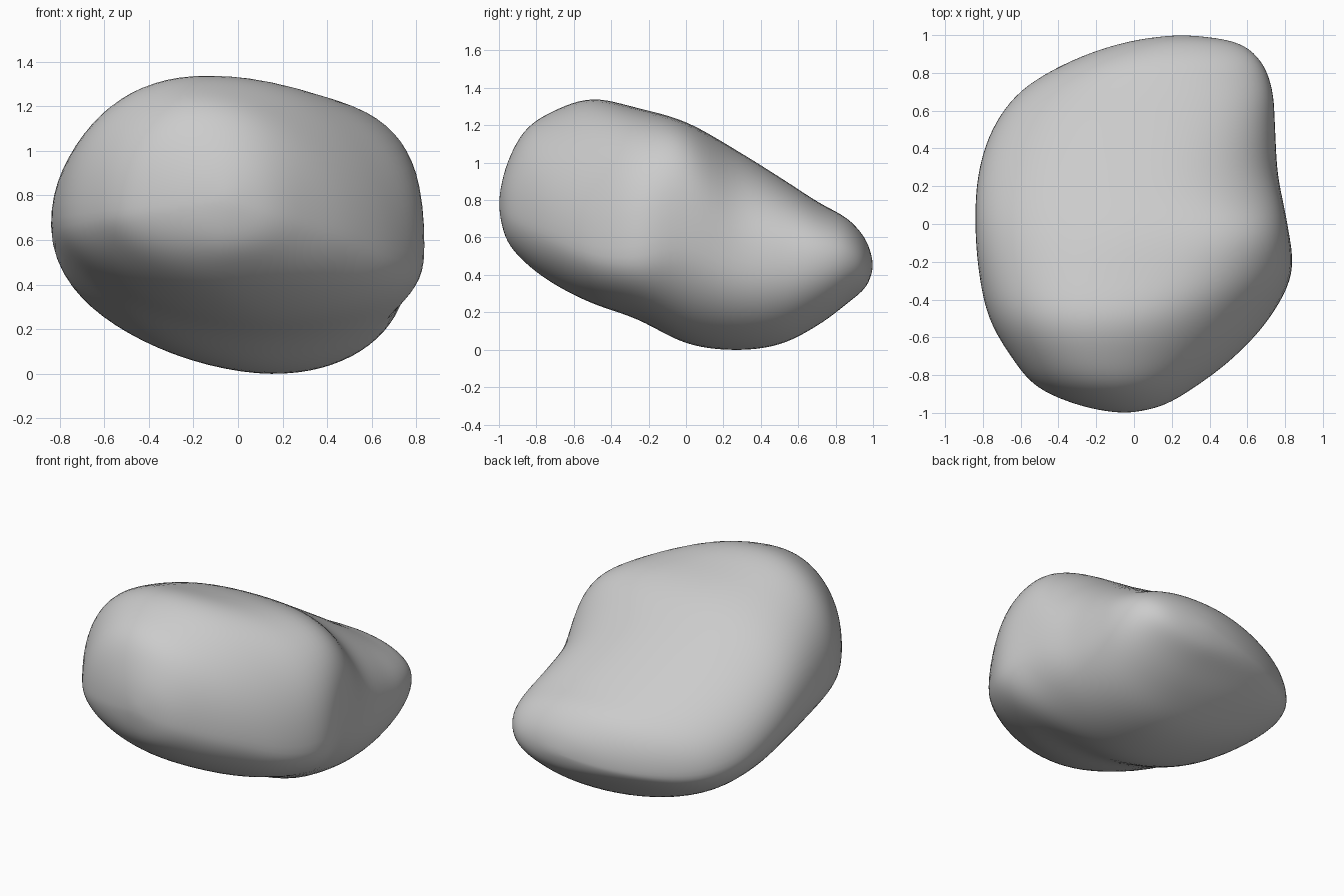
import bpy
import bmesh
from math import pi, cos, sin

SEGMENTS = 72
STEPS = 6

# Cross-sections from front to back, spaced evenly by angle along y:
# left x, right x, top z, bottom z, top's x, bottom's x, left's z, right's z,
# upper right roundness, upper left roundness
SECTIONS = [
    (-.05, -.05, .78, .78, -.05, -.05, .78, .78, 1, 1),
    (-.27, .14, .97, .6, -.07, -.05, .76, .74, 1, 1),
    (-.51, .32, 1.17, .47, -.12, -.05, .73, .69, 1, .97),
    (-.65, .53, 1.28, .35, -.15, 0, .71, .62, 1, .92),
    (-.77, .72, 1.345, .245, -.13, .1, .69, .53, .94, .88),
    (-.825, .84, 1.295, .16, -.05, .12, .68, .52, .75, .85),
    (-.845, .815, 1.22, .03, .08, .12, .67, .6, .64, .87),
    (-.83, .765, 1.075, -.005, .05, .15, .58, .47, .86, .92),
    (-.755, .75, .925, .025, .07, .2, .47, .45, .87, .92),
    (-.6, .735, .79, .13, .1, .25, .41, .47, .86, .92),
    (-.33, .67, .7, .25, .2, .27, .4, .48, .92, .95),
    (-.03, .53, .58, .34, .25, .25, .42, .46, 1, 1),
    (.25, .25, .45, .45, .25, .25, .45, .45, 1, 1),
]


def blend(i, t):
    """Smooth curve through the sections, at fraction t after section i."""
    last = len(SECTIONS) - 1
    rows = [SECTIONS[min(max(k, 0), last)] for k in range(i - 1, i + 3)]
    return [b + t / 2 * (c - a + t * (2 * a - 5 * b + 4 * c - d + t * (3 * (b - c) + d - a)))
            for a, b, c, d in zip(*rows)]


def outline(section):
    """Closed ring of (x, z) made of four rounded quarters."""
    left, right, top, bottom, top_x, bottom_x, left_z, right_z, round_tr, round_tl = section
    ring = []
    for k in range(SEGMENTS):
        a = 2 * pi * k / SEGMENTS
        s, c = sin(a), cos(a)
        side, side_z = (right, right_z) if s >= 0 else (left, left_z)
        pole_x, pole_z = (top_x, top) if c >= 0 else (bottom_x, bottom)
        if c >= 0:
            power = round_tr if s >= 0 else round_tl
        else:
            power = .95 if s >= 0 else 1.15
        u, v = abs(s) ** power, abs(c) ** power
        ring.append((pole_x + (side - pole_x) * u, side_z + (pole_z - side_z) * v))
    return ring


def build_boulder():
    bm = bmesh.new()
    spans = len(SECTIONS) - 1
    total = spans * STEPS
    rings = []
    for n in range(1, total):
        y = -cos(pi * n / total)
        section = blend(n // STEPS, n % STEPS / STEPS)
        rings.append([bm.verts.new((x, y, z)) for x, z in outline(section)])
    for lower, upper in zip(rings, rings[1:]):
        for k in range(SEGMENTS):
            j = (k + 1) % SEGMENTS
            bm.faces.new((lower[k], lower[j], upper[j], upper[k]))
    # close both ends
    for ring, row, y in ((rings[0], SECTIONS[0], -1), (rings[-1], SECTIONS[-1], 1)):
        tip = bm.verts.new((row[0], y, row[2]))
        for k in range(SEGMENTS):
            bm.faces.new((ring[k], ring[(k + 1) % SEGMENTS], tip))
    # soften the joins between quarters
    for _ in range(6):
        bmesh.ops.smooth_vert(bm, verts=bm.verts, factor=.5,
                              use_axis_x=True, use_axis_y=True, use_axis_z=True)
    bmesh.ops.recalc_face_normals(bm, faces=bm.faces)
    for face in bm.faces:
        face.smooth = True
    mesh = bpy.data.meshes.new("boulder")
    bm.to_mesh(mesh)
    bm.free()
    boulder = bpy.data.objects.new("boulder", mesh)
    bpy.context.collection.objects.link(boulder)
    return boulder


def make_material(name, color):
    mat = bpy.data.materials.new(name)
    mat.use_nodes = True
    mat.diffuse_color = color
    mat.node_tree.nodes["Principled BSDF"].inputs["Base Color"].default_value = color
    return mat


cube = bpy.data.objects.get("Cube")
if cube:
    bpy.data.objects.remove(cube, do_unlink=True)

boulder = build_boulder()
boulder.data.materials.append(make_material("stone grey", (.6, .6, .6, 1)))
